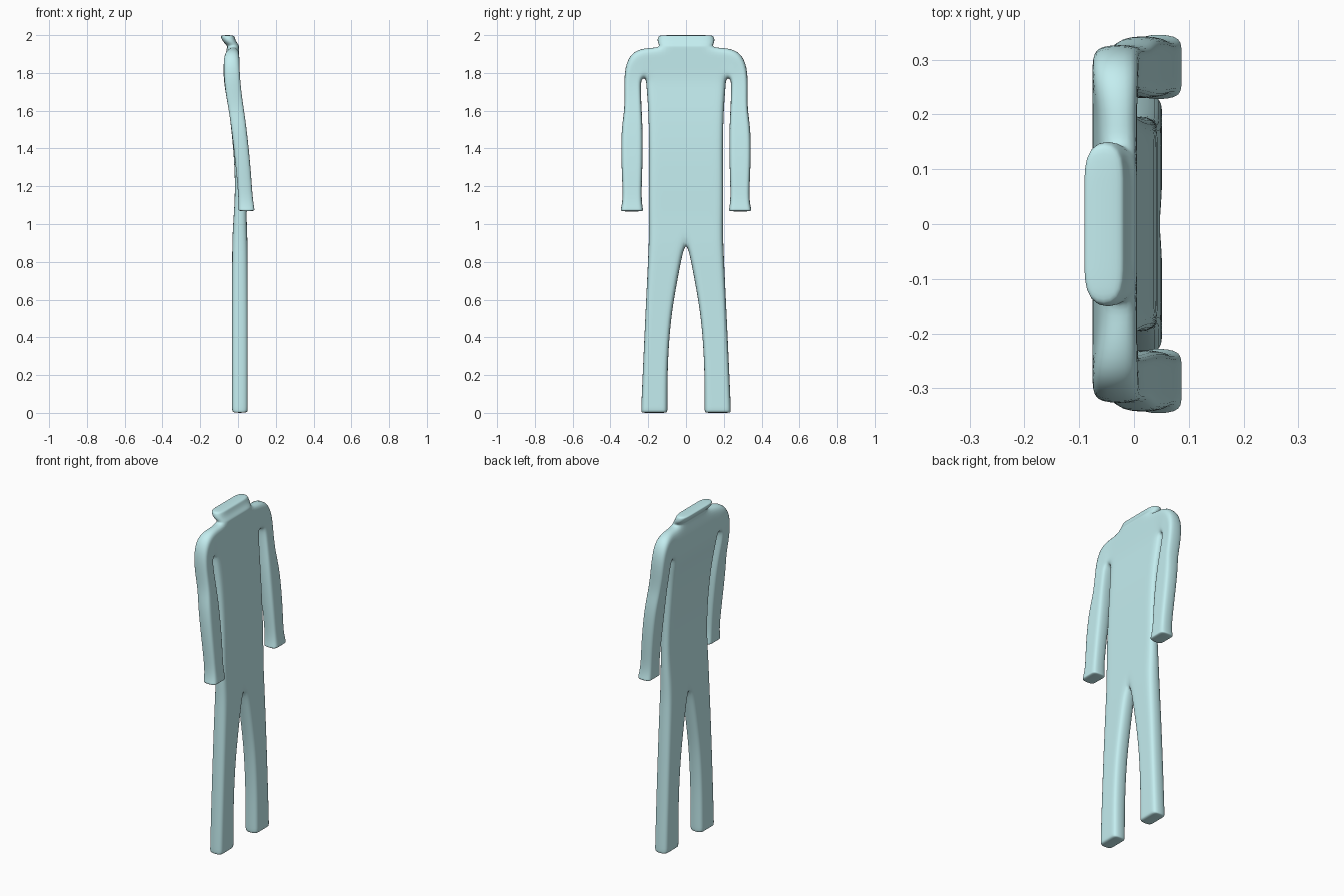
import bpy, bmesh

if "Cube" in bpy.data.objects:
    bpy.data.objects.remove(bpy.data.objects["Cube"])

bm = bmesh.new()
sheet = []  # quads of (front, back) vertex pairs


def pair(y, z, x, t):
    return bm.verts.new((x - t, y, z)), bm.verts.new((x + t, y, z))


def row(z, inner, outer, x, t, cols=(0, .25, .75, 1)):
    return [pair(inner + (outer - inner) * c, z, x, t) for c in cols]


def bridge(rows):
    for a, b in zip(rows, rows[1:]):
        for i in range(min(len(a), len(b)) - 1):
            sheet.append((a[i], a[i + 1], b[i + 1], b[i]))


# Torso rows: z, half width, x centre, half thickness
torso = [row(z, 0, w, x, t) for z, w, x, t in (
    (.915, .198, .01, .040), (1.0, .198, .01, .036), (1.18, .198, .015, .028),
    (1.38, .196, .008, .030), (1.6, .200, -.012, .034), (1.72, .211, -.03, .038),
    (1.77, .213, -.036, .040), (1.82, .205, -.036, .040),
    (1.88, .205, -.032, .037), (1.935, .205, -.026, .032))]
bridge(torso)

# Collar, rising from the three inner columns
collar = [torso[-1][:3]] + [row(z, 0, w, x, t, (0, .4, 1)) for z, w, x, t in (
    (1.945, .143, -.026, .032), (1.965, .156, -.045, .035),
    (1.99, .152, -.055, .037), (2.0, .143, -.056, .034))]
bridge(collar)

# Leg rows: z, inner y, outer y
legs = [row(z, a, b, .01, .041) for z, a, b in (
    (0, .098, .238), (.012, .097, .239), (.15, .097, .233), (.3, .094, .226),
    (.5, .079, .217), (.65, .054, .210), (.8, .026, .203))]
bridge(legs + [torso[0]])

# Sleeve: starts on the torso side, bends over the shoulder, hangs to the cuff
arm = [[r[3] for r in torso[6:10]]]
for pts in (((.228, 1.768), (.238, 1.81), (.262, 1.87), (.285, 1.918)),
            ((.238, 1.755), (.26, 1.775), (.30, 1.80), (.328, 1.835))):
    arm.append([pair(y, z, -.034, .042) for y, z in pts])
for z, a, b, x, t in ((1.7, .238, .327, -.025, .042), (1.6, .234, .326, -.008, .040),
                      (1.5, .228, .345, .006, .040), (1.3, .229, .343, .028, .039),
                      (1.15, .236, .334, .039, .037), (1.09, .229, .343, .044, .041),
                      (1.078, .226, .347, .045, .042), (1.067, .227, .346, .045, .041)):
    arm.append(row(z, a, b, x, t))
bridge(arm)

# Front and back skins, then the rim along every open edge except the mirror seam
edges = {}
for q in sheet:
    for side in (0, 1):
        bm.faces.new([p[side] for p in q])
    for a, b in zip(q, q[1:] + q[:1]):
        edges.setdefault(frozenset((a, b)), []).append((a, b))
for uses in edges.values():
    a, b = uses[0]
    if len(uses) == 1 and not (abs(a[0].co.y) < 1e-5 and abs(b[0].co.y) < 1e-5):
        bm.faces.new((a[0], b[0], b[1], a[1]))
bmesh.ops.recalc_face_normals(bm, faces=bm.faces)
# An open half: make sure the normals point outward
bm.faces.ensure_lookup_table()
if bm.faces[0].normal.x > 0:
    bmesh.ops.reverse_faces(bm, faces=bm.faces)
for f in bm.faces:
    f.smooth = True

mesh = bpy.data.meshes.new("jumpsuit")
bm.to_mesh(mesh)
bm.free()
suit = bpy.data.objects.new("jumpsuit", mesh)
bpy.context.collection.objects.link(suit)

# Mirror to the other side and round everything off
mirror = suit.modifiers.new("Mirror", 'MIRROR')
mirror.use_axis = (False, True, False)
mirror.use_clip = True
mirror.merge_threshold = .0005
sub = suit.modifiers.new("Subdivision", 'SUBSURF')
sub.levels = sub.render_levels = 2

cloth = bpy.data.materials.new("teal_cloth")
cloth.diffuse_color = (.55, .85, .87, 1)
cloth.use_nodes = True
cloth.node_tree.nodes["Principled BSDF"].inputs["Base Color"].default_value = cloth.diffuse_color
mesh.materials.append(cloth)
